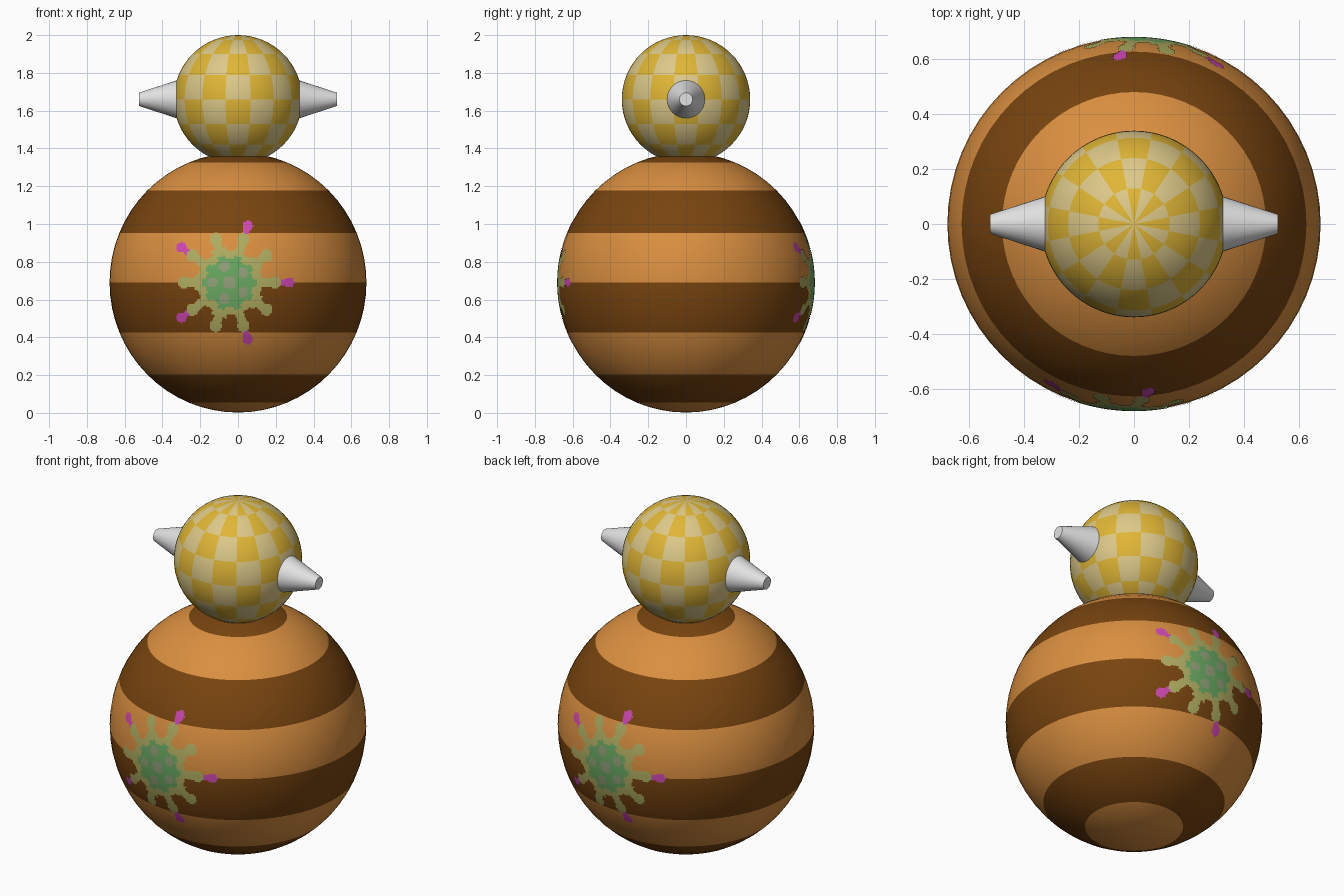
import bpy, bmesh, math
from mathutils import Vector, Matrix

if "Cube" in bpy.data.objects:
    bpy.data.objects.remove(bpy.data.objects["Cube"])


def mat(name, rgb):
    m = bpy.data.materials.new(name)
    lin = [((c / 255 + 0.055) / 1.055) ** 2.4 for c in rgb]
    m.diffuse_color = (*lin, 1)
    m.use_nodes = True
    m.node_tree.nodes["Principled BSDF"].inputs["Base Color"].default_value = m.diffuse_color
    return m


ORANGE = mat("orange", (218, 143, 64))
BROWN = mat("brown", (120, 68, 15))
YELLOW = mat("yellow", (224, 182, 54))
PALE = mat("pale_yellow", (221, 201, 137))
WHITE = mat("light_grey", (226, 226, 226))
GREEN = mat("green", (105, 168, 98))
SAGE = mat("sage_grey", (146, 160, 122))
OLIVE = mat("olive", (176, 173, 97))
PINK = mat("magenta", (206, 72, 178))


def finish(bm, name, mats, smooth=True):
    me = bpy.data.meshes.new(name)
    bm.to_mesh(me)
    bm.free()
    ob = bpy.data.objects.new(name, me)
    bpy.context.collection.objects.link(ob)
    for m in mats:
        me.materials.append(m)
    if smooth:
        bpy.ops.object.select_all(action='DESELECT')
        ob.select_set(True)
        bpy.context.view_layer.objects.active = ob
        bpy.ops.object.shade_smooth_by_angle(angle=math.radians(35))
    return ob


def ball(name, z, rx, rz, mats, rule):
    """Sphere whose faces are coloured by latitude and azimuth (degrees)."""
    bm = bmesh.new()
    bmesh.ops.create_uvsphere(bm, u_segments=64, v_segments=32, radius=1)
    for f in bm.faces:
        c = f.calc_center_median().normalized()
        lat = math.degrees(math.asin(c.z))
        az = math.degrees(math.atan2(c.x, -c.y))
        f.material_index = rule(lat, az)
    bmesh.ops.transform(bm, verts=bm.verts,
                        matrix=Matrix.Translation((0, 0, z)) @ Matrix.Diagonal((rx, rx, rz, 1)))
    return finish(bm, name, mats)


# Striped body
BZ, BR, BH = 0.69, 0.68, 0.688
ball("body", BZ, BR, BH, [ORANGE, BROWN], lambda lat, az: math.floor(lat / 22.5) % 2)

# Checkered head
ball("head", 1.66, 0.34, 0.34, [PALE, YELLOW],
     lambda lat, az: (math.floor(lat / 22.5) + math.floor((az + 11.25) / 22.5)) % 2)

# Side knobs: tapered cones on both sides of the head
for side, label in ((1, "right"), (-1, "left")):
    bm = bmesh.new()
    bmesh.ops.create_cone(bm, cap_ends=True, segments=32, radius1=0.1, radius2=0.035, depth=0.2)
    bmesh.ops.transform(bm, verts=bm.verts,
                        matrix=Matrix.Translation((side * 0.425, 0, 1.66))
                        @ Matrix.Rotation(side * math.pi / 2, 4, 'Y'))
    finish(bm, label + "_side_cone", [WHITE])


def splat(u, v):
    """Colour index of the painted flower at (u, v) from its centre, or None."""
    r, a = math.hypot(u, v), math.degrees(math.atan2(v, u))

    def arm(step, offset=0):
        d = math.radians((a - offset + step / 2) % step - step / 2)
        return r * math.cos(d), r * math.sin(d)
    p, q = arm(72, 36)
    if r < 0.035 or math.hypot(p - 0.09, q) < 0.028:
        return 1
    p, q = arm(36)
    if r < 0.125 or (r < 0.145 and abs(q) < 0.02):
        return 0
    if r < 0.17 or (p < 0.24 and abs(q) < 0.022) or math.hypot(p - 0.24, q) < 0.033:
        return 2
    p, q = arm(72)
    if (p < 0.31 and abs(q) < 0.016) or math.hypot(p - 0.315, q) < 0.027:
        return 3
    p, q = arm(72, 36)
    if r < 0.19 and abs(q) < 0.04:
        return 2
    return None


# Painted flowers: thin patches laid on the body, front and back
STEP, N, CU = 0.008, 44, -0.045
for turn, label in ((0, "front"), (math.pi, "back")):
    bm = bmesh.new()
    grid = {}

    def vert(i, j):
        if (i, j) not in grid:
            x, z = i * STEP + CU, j * STEP
            y = -BR * math.sqrt(1 - (x / BR) ** 2 - (z / BH) ** 2)
            co = Matrix.Rotation(turn, 3, 'Z') @ (Vector((x, y, z)) * 1.003)
            grid[i, j] = bm.verts.new(co + Vector((0, 0, BZ)))
        return grid[i, j]

    for i in range(-N, N):
        for j in range(-N, N):
            k = splat((i + 0.5) * STEP, (j + 0.5) * STEP)
            if k is not None:
                f = bm.faces.new([vert(i, j), vert(i + 1, j), vert(i + 1, j + 1), vert(i, j + 1)])
                f.material_index = k
    finish(bm, label + "_painted_flower", [GREEN, SAGE, OLIVE, PINK])
